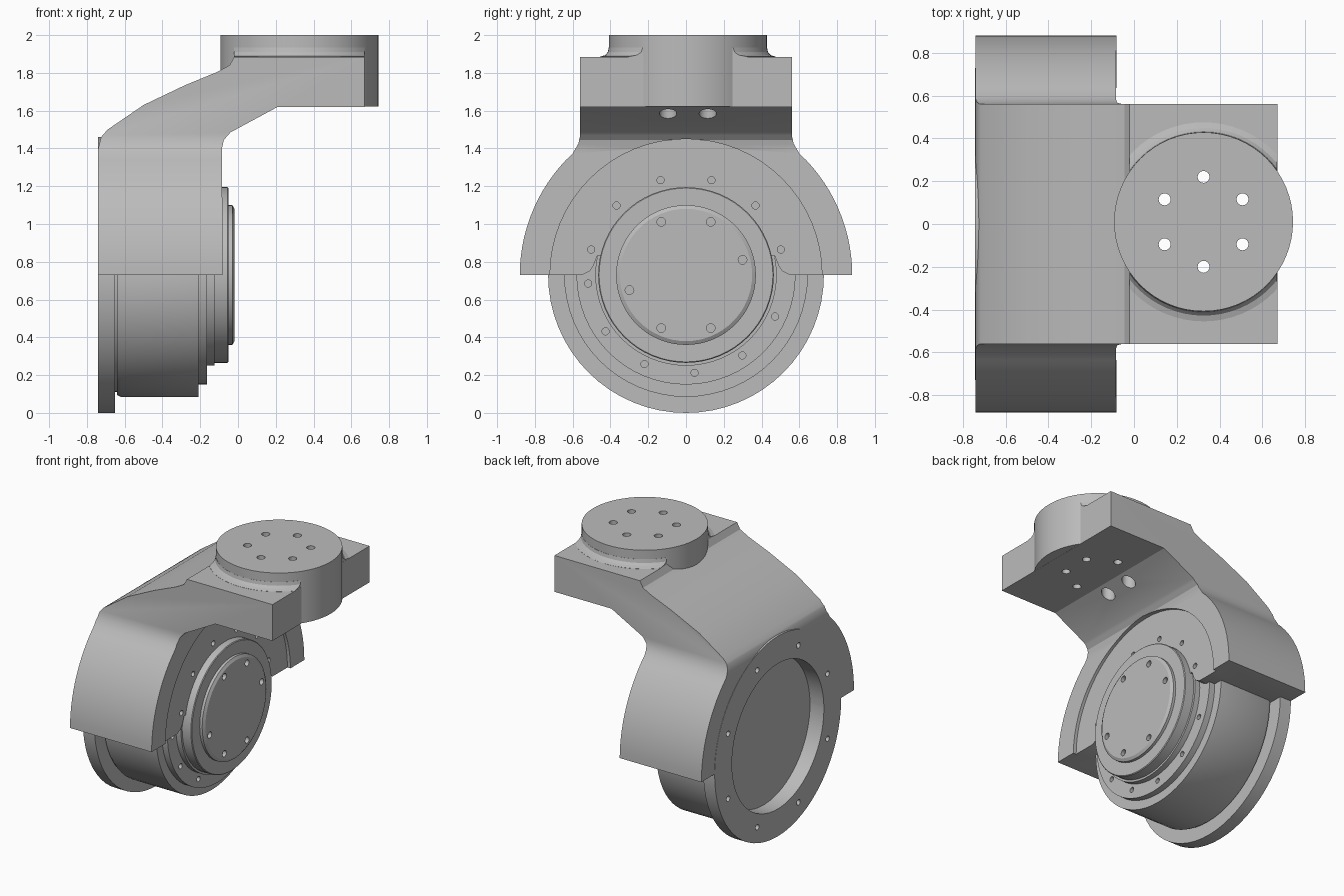
import bpy, bmesh
from math import sin, cos, radians, pi, acos
from mathutils import Vector, Matrix

cube = bpy.data.objects.get("Cube")
if cube:
    bpy.data.objects.remove(cube)

grey = bpy.data.materials.new("machined_grey")
grey.use_nodes = True
colour = (0.5, 0.5, 0.5, 1)
grey.diffuse_color = colour
grey.node_tree.nodes["Principled BSDF"].inputs["Base Color"].default_value = colour

HUB = Vector((0, 0, 0.73))      # motor axis, along x
PAD = Vector((0.325, 0.01, 0))  # mounting pad axis, along z


def finish(name, bm):
    bmesh.ops.recalc_face_normals(bm, faces=bm.faces)
    mesh = bpy.data.meshes.new(name)
    bm.to_mesh(mesh)
    bm.free()
    mesh.materials.append(grey)
    obj = bpy.data.objects.new(name, mesh)
    bpy.context.collection.objects.link(obj)
    return obj


def lathe(profile, centre, axis, steps=64):
    """Spin (radius, position along axis) points into a solid."""
    bm = bmesh.new()
    side = Vector((0, 0, 1)) if axis.x else Vector((1, 0, 0))
    vs = [bm.verts.new(centre + side * r + axis * t) for r, t in profile]
    es = [bm.edges.new(pair) for pair in zip(vs, vs[1:])]
    bmesh.ops.spin(bm, geom=vs + es, cent=centre, axis=axis, angle=2 * pi, steps=steps)
    bmesh.ops.remove_doubles(bm, verts=bm.verts, dist=0.0001)
    return bm


def prism(name, points, direction):
    """Extrude a closed outline by the given vector."""
    bm = bmesh.new()
    face = bm.faces.new([bm.verts.new(p) for p in points])
    out = bmesh.ops.extrude_face_region(bm, geom=[face])
    moved = [v for v in out["geom"] if isinstance(v, bmesh.types.BMVert)]
    bmesh.ops.translate(bm, verts=moved, vec=direction)
    return finish(name, bm)


def pins(name, rods):
    """Cutter made of separate rods: (start, end, radius)."""
    bm = bmesh.new()
    for a, b, r in rods:
        a, b = Vector(a), Vector(b)
        turn = (b - a).to_track_quat('Z', 'Y').to_matrix().to_4x4()
        bmesh.ops.create_cone(bm, cap_ends=True, segments=16 if r < 0.1 else 64,
                              radius1=r, radius2=r, depth=(b - a).length,
                              matrix=Matrix.Translation((a + b) / 2) @ turn)
    obj = finish(name, bm)
    obj.hide_render = True
    return obj


def boolean(obj, tool, operation='DIFFERENCE'):
    mod = obj.modifiers.new("cut", 'BOOLEAN')
    mod.operation, mod.object, mod.solver = operation, tool, 'EXACT'
    bpy.context.view_layer.objects.active = obj
    bpy.ops.object.modifier_apply(modifier=mod.name)


def hub_rods(angles, radius, x0, x1, size):
    rods = []
    for a in angles:
        y, z = radius * cos(radians(a)), HUB.z + radius * sin(radians(a))
        rods.append(((x0, y, z), (x1, y, z), size))
    return rods


X, Z = Vector((1, 0, 0)), Vector((0, 0, 1))

# Motor: rear flange with recess, drum, stepped nose and output cap
motor = finish("motor", lathe([
    (0, -.63), (.53, -.63), (.53, -.742), (.73, -.742), (.73, -.65), (.62, -.65),
    (.62, -.64), (.635, -.64), (.645, -.62), (.645, -.21), (.58, -.21), (.58, -.165),
    (.48, -.165), (.48, -.125), (.465, -.125), (.465, -.055), (.46, -.05),
    (.37, -.05), (.37, -.03), (.35, -.018), (0, -.018)], HUB, X))

# Bracket: bent side profile trimmed by the shouldered front outline
side_profile = [
    (-.08, .6), (-.085, 1.4), (-.075, 1.445), (-.04, 1.485), (.21, 1.62), (.67, 1.62),
    (.67, 1.885), (-.02, 1.885), (-.045, 1.84), (-.11, 1.805), (-.28, 1.735),
    (-.5, 1.63), (-.69, 1.5), (-.725, 1.46), (-.74, 1.4), (-.74, .6)]
bracket = prism("bracket", [(x, -1, z) for x, z in side_profile], (0, 2, 0))
shoulder = acos(.6 / .88)
half = [(.47, .83), (.49, .78), (.51, .75), (.55, .73)]
half += [(.88 * cos(shoulder * i / 14), HUB.z + .88 * sin(shoulder * i / 14)) for i in range(15)]
half += [(.57, 1.425), (.56, 1.47), (.56, 2.1)]
outline = half + [(-y, z) for y, z in reversed(half)]
trimmer = prism("bracket_trimmer", [(-1, y, z) for y, z in outline], (2, 0, 0))
boolean(bracket, trimmer, 'INTERSECT')

# Mounting pad and the fillet at its foot
pad = finish("mounting_pad", lathe([(0, 1.621), (.418, 1.621), (.418, 2), (0, 2)], PAD, Z))
bm = lathe([(.4, 1.87), (.4, 1.935), (.419, 1.935), (.424, 1.91), (.438, 1.894),
            (.465, 1.886), (.465, 1.87), (.4, 1.87)], PAD, Z)
for x, way in ((.669, 1), (-.02, -1)):
    cut = bmesh.ops.bisect_plane(bm, geom=bm.verts[:] + bm.edges[:] + bm.faces[:],
                                 plane_co=(x, 0, 0), plane_no=(way, 0, 0), clear_outer=True)
    rim = [e for e in cut["geom_cut"] if isinstance(e, bmesh.types.BMEdge)]
    bmesh.ops.holes_fill(bm, edges=rim)
fillet = finish("pad_fillet", bm)

# Bores and screw holes
rear_bore = pins("rear_bore_cutter", [((-1, 0, HUB.z), (-.63, 0, HUB.z), .53)])
front_recess = pins("front_recess_cutter", [((-.105, 0, HUB.z), (.1, 0, HUB.z), .72)])
rear_holes = pins("rear_hole_cutter",
                  hub_rods([22.5 + 45 * i for i in range(8)], .62, -.8, -.69, .02))
upper_holes = pins("upper_hole_cutter",
                   hub_rods(range(15, 180, 30), .52, -.15, 0, .019))
nose_holes = pins("nose_hole_cutter",
                  hub_rods(range(185, 340, 30), .52, -.195, -.13, .019)
                  + hub_rods((15, 65, 115, 195, 245, 295), .31, -.045, .05, .023))
rods, bores = [], []
for i in range(6):
    a = radians(30 + 60 * i)
    x, y = PAD.x + .21 * cos(a), PAD.y + .21 * sin(a)
    rods.append(((x, y, 1.3), (x, y, 2.2), .028))
    if x < PAD.x - .1:
        bores.append(((x, y, 1.45), (x, y, 1.66), .046))
pad_holes = pins("pad_hole_cutter", rods)
counterbores = pins("counterbore_cutter", bores)

for tool in (rear_bore, front_recess, rear_holes, upper_holes, pad_holes, counterbores):
    boolean(bracket, tool)
for tool in (rear_holes, nose_holes):
    boolean(motor, tool)
for tool in (pad_holes, counterbores):
    boolean(pad, tool)

for tool in (trimmer, rear_bore, front_recess, rear_holes, upper_holes, nose_holes,
             pad_holes, counterbores):
    bpy.data.objects.remove(tool)

# Smooth curved walls, keep machined edges crisp
bpy.ops.object.select_all(action='DESELECT')
for obj in (motor, bracket, pad, fillet):
    obj.select_set(True)
bpy.context.view_layer.objects.active = bracket
bpy.ops.object.shade_smooth_by_angle(angle=radians(28))
